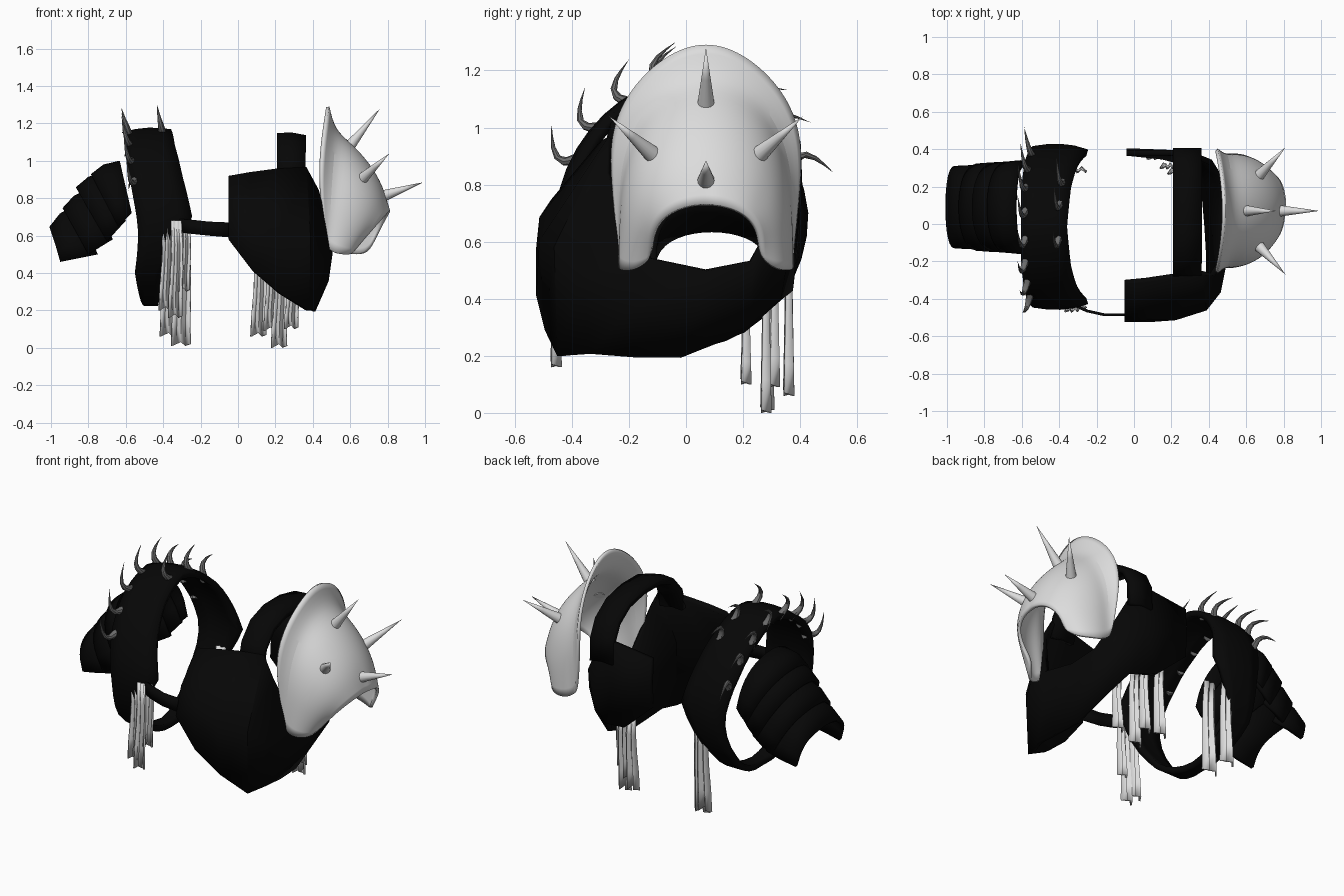
import bpy, bmesh, math
from mathutils import Vector as V

if "Cube" in bpy.data.objects:
    bpy.data.objects.remove(bpy.data.objects["Cube"])


def mat(name, c):
    m = bpy.data.materials.new(name)
    m.diffuse_color = (c, c, c, 1)
    m.use_nodes = True
    m.node_tree.nodes["Principled BSDF"].inputs["Base Color"].default_value = m.diffuse_color
    return m


BLACK, BONE = mat("black leather", 0.002), mat("bone white", 0.72)
CLOTH, HORN = mat("cloth white", 0.72), mat("dark horn", 0.15)


def finish(name, bm, m, thick=0, sub=0, angle=40):
    bmesh.ops.recalc_face_normals(bm, faces=bm.faces)
    me = bpy.data.meshes.new(name)
    bm.to_mesh(me)
    bm.free()
    ob = bpy.data.objects.new(name, me)
    bpy.context.collection.objects.link(ob)
    me.materials.append(m)
    if sub:
        s = ob.modifiers.new("sub", 'SUBSURF')
        s.levels = s.render_levels = sub
    if thick:
        s = ob.modifiers.new("thick", 'SOLIDIFY')
        s.thickness, s.offset = thick, 0
    bpy.ops.object.select_all(action='DESELECT')
    ob.select_set(True)
    bpy.context.view_layer.objects.active = ob
    bpy.ops.object.shade_smooth_by_angle(angle=math.radians(angle))
    return ob


def loft(name, rows, m, thick=0.03, sub=0, closed=False):
    bm = bmesh.new()
    g = [[bm.verts.new(p) for p in r] for r in rows]
    if closed:
        g.append(g[0])
    for a, b in zip(g, g[1:]):
        for i in range(len(a) - 1):
            bm.faces.new((a[i], a[i + 1], b[i + 1], b[i]))
    return finish(name, bm, m, thick, sub)


def horn(name, path, r, m, sides=8):
    """Tapered round spike along a path, ending in a point."""
    bm = bmesh.new()
    prev, ref, n = None, None, len(path) - 1
    for k, p in enumerate(path[:-1]):
        d = (path[k + 1] - p).normalized()
        u = d.orthogonal().normalized()
        if prev:                                   # keep rings aligned
            u = (ref - d * ref.dot(d)).normalized()
        ref, w, rr = u, d.cross(u), r * (1 - k / n)
        ring = [bm.verts.new(p + rr * (u * math.cos(t) + w * math.sin(t)))
                for t in (2 * math.pi * i / sides for i in range(sides))]
        if prev:
            for i in range(sides):
                j = (i + 1) % sides
                bm.faces.new((prev[i], prev[j], ring[j], ring[i]))
        else:
            bm.faces.new(ring)
        prev = ring
    tip = bm.verts.new(path[-1])
    for i in range(sides):
        bm.faces.new((prev[i], prev[(i + 1) % sides], tip))
    finish(name, bm, m)


def arch(yc, w, top, bot, e, n=20):
    """Inverted U from one leg over the ridge to the other; top/bot are (x, z)."""
    pts = []
    for i in range(n + 1):
        f = math.pi * (i / n - 0.5)
        h = max(0.0, math.cos(f)) ** e
        pts.append(V((bot[0] + (top[0] - bot[0]) * h, yc + w * math.sin(f),
                      bot[1] + (top[1] - bot[1]) * h)))
    return pts


def lerp_table(t, xs, ys):
    for a, b, c, d in zip(xs, xs[1:], ys, ys[1:]):
        if t <= b:
            return c + (d - c) * (t - a) / (b - a)
    return ys[-1]


# bone shoulder shell with flared rim
tops = [(.48, 1.29), (.51, 1.16), (.6, 1.09), (.7, .98), (.77, .86), (.8, .73)]
bots = [(.47, .57), (.48, .53), (.52, .505), (.56, .5), (.6, .5), (.63, .54)]
wid = [.3, .295, .3, .285, .25, .19]
rows = [arch(.07, w, t, b, .62) for w, t, b in zip(wid, tops, bots)]
for p in rows[0]:
    h = min(1.0, max(0.0, (p.z - .57) / .72))
    p.y = .07 + (p.y - .07) * (1 + .18 * math.sin(math.pi * h ** 1.5))
    p.x -= .035 * math.sin(math.pi * h)
for k, r in enumerate(rows):                       # back leg sits further out
    for p in r[11:]:
        p.x += .018 * k * max(0, 1 - (p.z - .5) / .25)
loft("shoulder_shell", rows, BONE, .018, 2)

# straight spikes on the shell
for a, b in [((.59, .07, 1.07), (.76, .07, 1.28)), ((.77, .07, .81), (.99, .07, .885)),
             ((.66, -.11, .9), (.81, -.27, 1.04)), ((.66, .25, .9), (.81, .41, 1.04))]:
    a, b = V(a), V(b)
    horn("shell_spike", [a, a.lerp(b, .5), b], .032, BONE, 14)

# chest plate running under the arm to the back panel: bottom, middle, top
band = [((-.05, -.51, .58), (-.05, -.46, .74), (-.05, -.31, .91)),
        ((.08, -.51, .41), (.07, -.5, .68), (.06, -.3, .93)),
        ((.22, -.48, .29), (.22, -.5, .6), (.2, -.28, .95)),
        ((.37, -.44, .2), (.38, -.45, .58), (.36, -.26, .96)),
        ((.4, -.33, .21), (.45, -.36, .48), (.42, -.27, .84)),
        ((.4, -.18, .2), (.47, -.2, .36), (.49, -.16, .55)),
        ((.39, -.02, .2), (.46, .03, .35), (.49, .07, .5)),
        ((.37, .2, .29), (.44, .22, .4), (.47, .23, .53)),
        ((.3, .32, .4), (.37, .34, .52), (.41, .33, .7)),
        ((.15, .36, .43), (.23, .38, .66), (.29, .38, .94)),
        ((-.04, .38, .6), (-.04, .39, .74), (-.04, .38, .9))]
loft("chest_harness", band, BLACK, .03)

# strap over the right shoulder
arc = [(-.28, .88), (-.25, 1.0), (-.17, 1.09), (-.05, 1.13), (.1, 1.13), (.24, 1.1),
       (.34, 1.03), (.385, .94), (.39, .8)]
loft("shoulder_strap", [[V((.21, y, z)), V((.28, y, z + .005)), V((.36, y, z - .01))]
                        for y, z in arc], BLACK, .035)

# strap joining the two sides on the chest
loft("chest_strap", [[(-.04, -.485, .59), (-.04, -.485, .67)],
                     [(-.16, -.485, .6), (-.16, -.485, .675)],
                     [(-.25, -.465, .61), (-.25, -.465, .685)],
                     [(-.33, -.43, .62), (-.33, -.43, .69)]], BLACK, .015)

# arm ring on the left side, wide on top and narrow below
ANG = [0, 30, 60, 90, 103, 130, 180]
XO = [-.6, -.6, -.58, -.54, -.53, -.55, -.5]
XI = [-.36, -.34, -.3, -.25, -.3, -.41, -.43]


def ring_point(deg, f):
    """Point on the arm ring; f = 0 at the outer edge, 1 at the inner edge."""
    a, t = abs(deg), math.radians(deg)
    x = lerp_table(a, ANG, XO) * (1 - f) + lerp_table(a, ANG, XI) * f
    up = min(1, max(0, (125 - a) / 40))            # shape only the upper part
    k = 1 - up * (.1 - .1 * math.sin(math.pi * min(1, .2 + .5 * f))
                  + .05 * max(0, math.sin(2 * abs(t))) + .07 * f ** 3 * math.sin(t) ** 2)
    return V((x, -.015 + .43 * k * math.sin(t), .7 + .46 * k * math.cos(t)))


loft("arm_ring", [[ring_point(d, f) for f in (0, .25, .5, .75, 1)]
                  for d in range(-180, 180, 10)], BLACK, .035, closed=True)

# hooked horns in two rows on the arm ring
for f, lean, angles in ((.08, -.3, (-63, -45, -26, -8, 12, 32, 50, 70)),
                        (.8, -.2, (-8, 17, 36))):
    for d in angles:
        t = math.radians(d)
        b = ring_point(d, f)
        r = V((lean, math.sin(t), math.cos(t))).normalized()
        bend = V((0, math.cos(t), -math.sin(t)))
        path = [b + r * (.15 * s) + bend * (.06 * s * s - .05 * math.sin(math.pi * s))
                for s in (-.1, .1, .3, .5, .7, .85, 1)]
        horn("ring_horn", path, .024, HORN)

# overlapping arm lames: ridge start/end, leg start/end (x, z), half width
for A, B, a, b, w in [((-.63, .99), (-.78, .92), (-.57, .72), (-.64, .65), .24),
                      ((-.71, .93), (-.86, .85), (-.6, .68), (-.7, .57), .235),
                      ((-.79, .84), (-.93, .74), (-.67, .58), (-.8, .5), .23),
                      ((-.87, .75), (-1.0, .64), (-.75, .5), (-.95, .46), .215)]:
    mid = ((A[0] + B[0]) / 2 - .01, (A[1] + B[1]) / 2 + .015)
    low = ((a[0] + b[0]) / 2, (a[1] + b[1]) / 2)
    loft("arm_lame", [arch(.09, w - .01, A, a, .6), arch(.09, w, mid, low, .6),
                      arch(.09, w - .005, B, b, .6)], BLACK, .022)


def strip(x, y, top, bot, w):
    """Hanging folded cloth strip."""
    rows = []
    for k in range(5):
        t = k / 4
        z, ww = top + (bot - top) * t, w * (.7 + .3 * t)
        rows.append([V((x + ww * (i / 4 - .5) + .006 * math.sin(5 * t),
                        y + (.01 if i % 2 else -.01) * (.6 + .9 * t),
                        z + (.01 * (i % 3) if k == 4 else 0))) for i in range(5)])
    loft("cloth_strip", rows, CLOTH, .01)


# cloth: front left, back left, back right
for s in [(-.38, -.44, .67, .2, .07), (-.33, -.455, .68, .16, .07), (-.285, -.44, .68, .3, .06),
          (-.365, .36, .58, .06, .09), (-.3, .29, .58, .01, .1),
          (.115, .36, .5, .06, .08), (.18, .31, .5, .09, .07),
          (.225, .28, .46, 0, .08), (.29, .21, .42, .1, .07)]:
    strip(*s)
